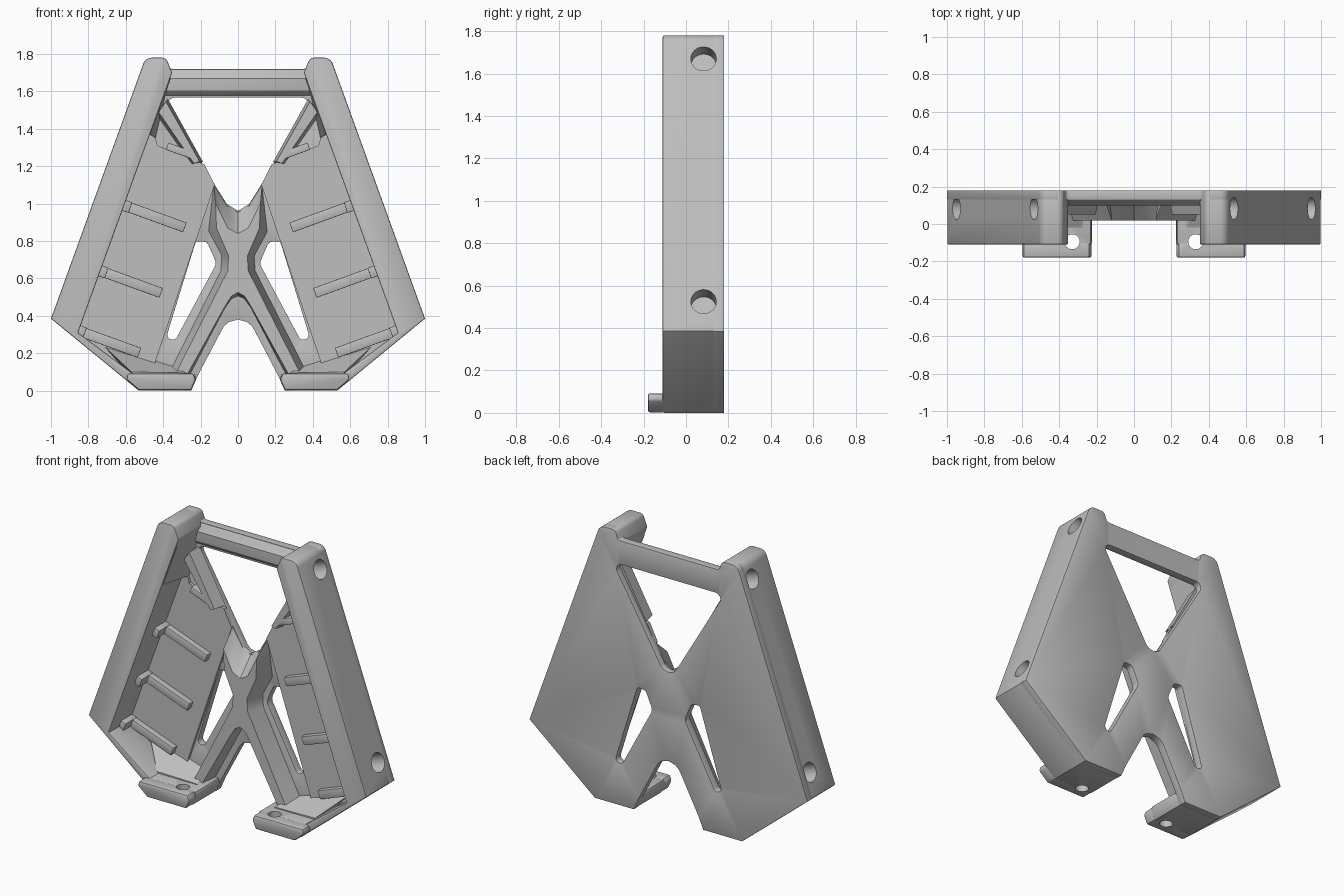
import bpy, bmesh, math
from mathutils import Vector

cube = bpy.data.objects.get("Cube")
if cube:
    bpy.data.objects.remove(cube, do_unlink=True)

GREY = (0.52, 0.52, 0.52, 1)
mat = bpy.data.materials.new("light grey")
mat.use_nodes = True
mat.diffuse_color = GREY
mat.node_tree.nodes["Principled BSDF"].inputs["Base Color"].default_value = GREY


def rounded(points, seg=6):
    """Fillet each corner given as (x, z, radius)."""
    out, n = [], len(points)
    for i, p in enumerate(points):
        c = Vector(p[:2])
        r = p[2] if len(p) > 2 else 0
        if not r:
            out.append(c)
            continue
        a = (Vector(points[i - 1][:2]) - c).normalized()
        b = (Vector(points[(i + 1) % n][:2]) - c).normalized()
        half = a.angle(b) / 2
        centre = c + (a + b).normalized() * r / math.sin(half)
        v0 = c + a * r / math.tan(half) - centre
        v1 = c + b * r / math.tan(half) - centre
        for k in range(seg + 1):
            out.append(centre + v0.lerp(v1, k / seg).normalized() * r)
    return out


def sym(half):
    """Complete a half outline across x = 0."""
    return half + [(-p[0],) + tuple(p[1:]) for p in reversed(half) if p[0] > 0]


def make(name, bm, mirror=False, bevel=0.0, cutters=()):
    bmesh.ops.recalc_face_normals(bm, faces=bm.faces)
    me = bpy.data.meshes.new(name)
    bm.to_mesh(me)
    bm.free()
    me.materials.append(mat)
    ob = bpy.data.objects.new(name, me)
    bpy.context.collection.objects.link(ob)
    if bevel:
        m = ob.modifiers.new("edge", 'BEVEL')
        m.width, m.segments, m.angle_limit = bevel, 2, math.radians(40)
    for c in cutters:
        m = ob.modifiers.new("hole", 'BOOLEAN')
        m.object, m.solver = c, 'EXACT'
    if mirror:
        ob.modifiers.new("mirror", 'MIRROR').use_clip = False
    bpy.ops.object.select_all(action='DESELECT')
    ob.select_set(True)
    bpy.context.view_layer.objects.active = ob
    bpy.ops.object.convert(target='MESH')
    bpy.ops.object.shade_smooth_by_angle(angle=math.radians(32))
    return ob


def slab(name, loops, y0, y1, **kw):
    """Extrude a front outline, with further loops as holes, along y."""
    bm = bmesh.new()
    edges = []
    for loop in loops:
        vs = [bm.verts.new((p[0], y0, p[1])) for p in rounded(loop)]
        edges += [bm.edges.new((vs[i - 1], vs[i])) for i in range(len(vs))]
    if len(loops) == 1:
        bm.faces.new(vs)
    else:
        bmesh.ops.triangle_fill(bm, use_beauty=True, use_dissolve=False, edges=edges)
    g = bmesh.ops.extrude_face_region(bm, geom=bm.faces[:])
    bmesh.ops.translate(bm, vec=(0, y1 - y0, 0),
                        verts=[v for v in g["geom"] if isinstance(v, bmesh.types.BMVert)])
    return make(name, bm, **kw)


def loft(name, front, y0, back, y1, **kw):
    """Join two outlines of equal count with sloping sides."""
    bm = bmesh.new()
    a = [bm.verts.new((x, y0, z)) for x, z in front]
    b = [bm.verts.new((x, y1, z)) for x, z in back]
    bm.faces.new(a)
    bm.faces.new(b)
    for i in range(len(a)):
        bm.faces.new((a[i - 1], a[i], b[i], b[i - 1]))
    return make(name, bm, **kw)


def drill(pos, direction, radius, depth):
    bm = bmesh.new()
    bmesh.ops.create_cone(bm, cap_ends=True, segments=32, radius1=radius, radius2=radius, depth=depth)
    ob = make("drill", bm)
    ob.rotation_euler = Vector(direction).to_track_quat('Z', 'Y').to_euler()
    ob.location = pos
    ob.hide_render = True
    return ob


# Drills for the blind side holes and the foot holes
wall_dir = (0.94, 0, 0.341)
side_drills = [drill((1 - 0.3626 * (z - 0.385), 0.083, z), wall_dir, 0.06, 0.2)
               for z in (0.525, 1.67)]
foot_drill = drill((0.33, -0.095, 0.05), (0, 0, 1), 0.04, 0.3)

# Back plate with the triangular window and two slots
outline = sym([(0, 0.49, 0.095), (0.215, 0.08), (0.25, 0), (0.53, 0), (1, 0.385),
               (0.495, 1.78, 0.05), (0.385, 1.78, 0.03), (0.362, 1.72, 0.02)])
window = sym([(0, 0.893, 0.067), (0.4, 1.567, 0.035)])
slot = [(0.225, 0.80, 0.02), (0.165, 0.795, 0.03), (0.115, 0.68, 0.05),
        (0.335, 0.27, 0.025), (0.385, 0.28, 0.025)]
slot_l = [(-p[0],) + p[1:] for p in slot]
slab("back_plate", [outline, window, slot, slot_l], 0.13, 0.18, bevel=0.007,
     cutters=side_drills)

# Side walls with the sloping bottom wall and foot floor
slab("side_wall", [[(0.25, 0), (0.53, 0), (1, 0.385), (0.495, 1.78, 0.05),
                    (0.385, 1.78, 0.03), (0.352, 1.70), (0.855, 0.31),
                    (0.56, 0.09), (0.23, 0.09), (0.225, 0.06)]],
     -0.11, 0.178, mirror=True, bevel=0.007, cutters=side_drills + [foot_drill])

# Front lips of the feet
slab("foot_lip", [[(0.25, 0.003), (0.53, 0.003), (0.597, 0.06), (0.59, 0.092), (0.24, 0.092),
                   (0.225, 0.06)]], -0.18, -0.10, mirror=True, bevel=0.01,
     cutters=[foot_drill])

# Ramps between the feet and the plate
loft("foot_ramp", [(0.27, 0.08), (0.55, 0.08), (0.57, 0.1), (0.28, 0.095)], -0.02,
     [(0.25, 0.08), (0.6, 0.1), (0.74, 0.26), (0.33, 0.13)], 0.14, mirror=True)

# Top crossbar with a chamfered front
bm = bmesh.new()
face = bm.faces.new([bm.verts.new((-0.42, y, z)) for y, z in
                     ((0.177, 1.57), (0.14, 1.57), (0.10, 1.605), (0.10, 1.67), (0.115, 1.69),
                      (0.13, 1.718), (0.177, 1.718))])
g = bmesh.ops.extrude_face_region(bm, geom=[face])
bmesh.ops.translate(bm, vec=(0.84, 0, 0),
                    verts=[v for v in g["geom"] if isinstance(v, bmesh.types.BMVert)])
make("top_crossbar", bm, bevel=0.005)

# Raised central brace
front = [(0, 0.525), (0.035, 0.505), (0.07, 0.45), (0.27, 0.088), (0.335, 0.088), (0.055, 0.64),
         (0.05, 0.72), (0.115, 0.87), (0.12, 1.0), (0.055, 0.87), (0, 0.84)]
back = [(0, 0.505), (0.035, 0.49), (0.07, 0.44), (0.255, 0.088), (0.375, 0.088), (0.095, 0.64),
        (0.09, 0.72), (0.16, 0.85), (0.13, 1.11), (0.06, 0.998), (0, 0.962)]
loft("centre_brace", sym(front), 0.02, sym(back), 0.14)

# Side panels with cross ribs and wall tabs
slab("side_panel", [[(0.87, 0.31), (0.46, 1.41), (0.43, 1.31), (0.18, 1.21),
                     (0.125, 1.1), (0.46, 0.10), (0.58, 0.10)]], 0.113, 0.14, mirror=True)


def rib(name, x, z, length, width, y0):
    d, n = Vector((-0.94, -0.341)), Vector((-0.341, 0.94)) * width / 2
    p = Vector((x, z)) - d * 0.02
    q = Vector((x, z)) + d * length
    slab(name, [[tuple(v) for v in (p - n, q - n, q + n, p + n)]], y0, 0.13,
         mirror=True, bevel=0.004)


for i, z in enumerate((0.99, 0.64, 0.32)):
    x = 0.855 - 0.3626 * (z - 0.31)
    rib(f"cross_rib_{i + 1}", x, z, 0.345, 0.055, 0.075)
    rib(f"wall_tab_{i + 1}", x, z, 0.035, 0.06, 0.0)

# Upper window rims, clips and wall pads
loft("window_rim", [(0.205, 1.225), (0.235, 1.215), (0.425, 1.49), (0.385, 1.545)], 0.05,
     [(0.187, 1.222), (0.25, 1.21), (0.44, 1.48), (0.375, 1.56)], 0.14, mirror=True)
rib("upper_clip", 0.36, 1.30, 0.12, 0.04, 0.05)
loft("wall_pad", [(0.49, 1.38), (0.47, 1.37), (0.37, 1.64), (0.37, 1.67)], -0.10,
     [(0.49, 1.38), (0.44, 1.35), (0.385, 1.59), (0.36, 1.67)], 0.14, mirror=True)

for c in side_drills + [foot_drill]:
    bpy.data.objects.remove(c, do_unlink=True)
